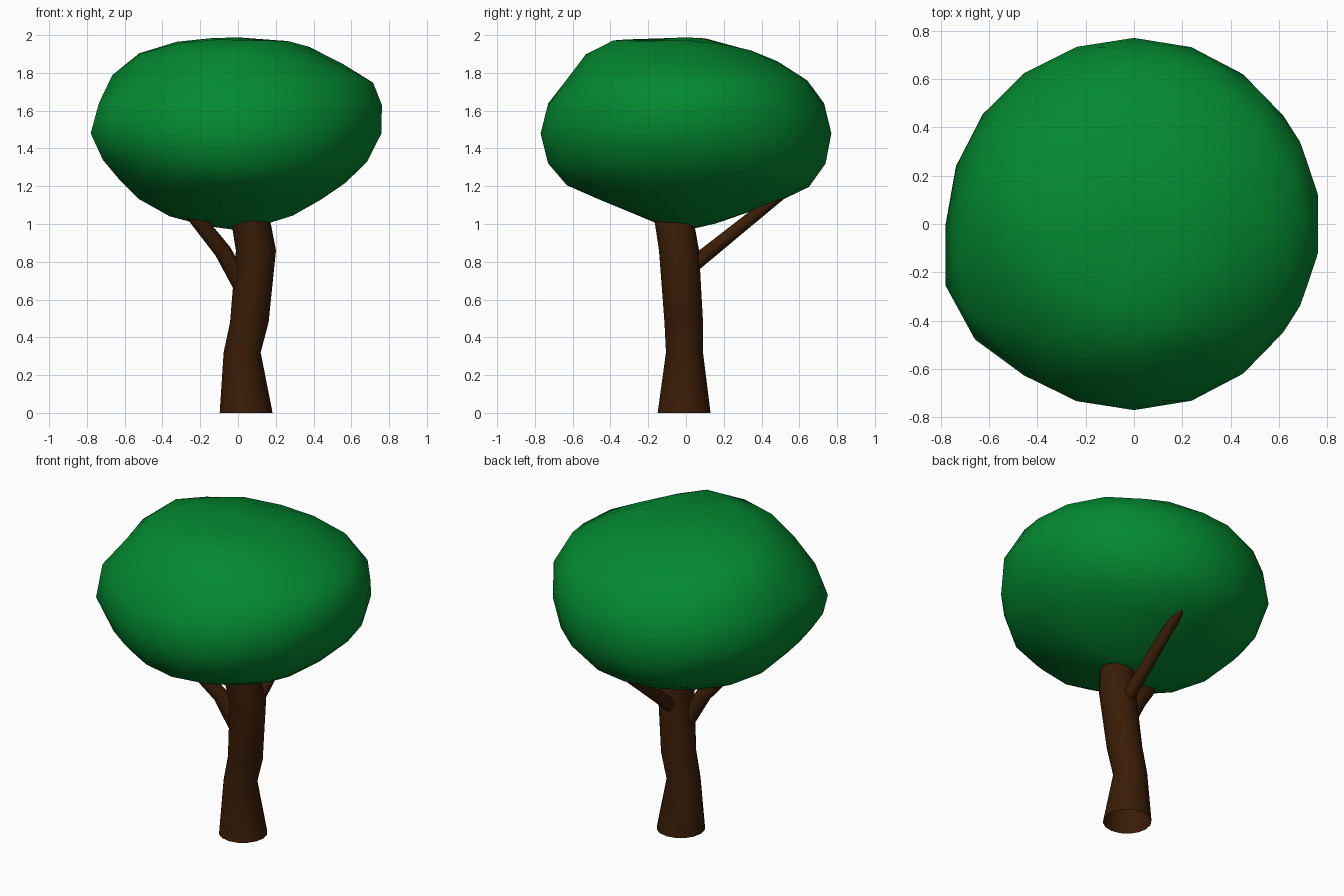
import bpy, bmesh, math
from mathutils import Vector

if "Cube" in bpy.data.objects:
    bpy.data.objects.remove(bpy.data.objects["Cube"])


def material(name, rgb):
    m = bpy.data.materials.new(name)
    m.diffuse_color = (*rgb, 1)
    m.use_nodes = True
    m.node_tree.nodes["Principled BSDF"].inputs["Base Color"].default_value = m.diffuse_color
    return m


bark = material("bark", (0.042, 0.012, 0.002))
leaf = material("leaf", (0.001, 0.25, 0.03))


def finish(name, bm, mat, angle):
    bmesh.ops.recalc_face_normals(bm, faces=bm.faces)
    me = bpy.data.meshes.new(name)
    bm.to_mesh(me)
    bm.free()
    ob = bpy.data.objects.new(name, me)
    bpy.context.collection.objects.link(ob)
    me.materials.append(mat)
    bpy.ops.object.select_all(action='DESELECT')
    ob.select_set(True)
    bpy.context.view_layer.objects.active = ob
    bpy.ops.object.shade_smooth_by_angle(angle=math.radians(angle))


def tube(name, path, sides, flat=False):
    """Open tapered tube through (x, y, z, radius) points; flat keeps rings level."""
    bm = bmesh.new()
    pts = [Vector(p[:3]) for p in path]
    rings = []
    for i, p in enumerate(pts):
        t = (pts[min(i + 1, len(pts) - 1)] - pts[max(i - 1, 0)]).normalized()
        if flat:
            t = Vector((0, 0, 1))
        v = t.cross(Vector((1, 0, 0))).normalized()
        u = v.cross(t)
        rings.append([bm.verts.new(p + path[i][3] * (u * math.cos(a) + v * math.sin(a)))
                      for a in (2 * math.pi * k / sides for k in range(sides))])
    for a, b in zip(rings, rings[1:]):
        for k in range(sides):
            n = (k + 1) % sides
            bm.faces.new((a[k], a[n], b[n], b[k]))
    finish(name, bm, bark, 40)


# Trunk and branches
tube("trunk", [(.043, -.01, 0, .14), (.022, -.008, .32, .098), (.06, -.012, .48, .102),
               (.095, -.037, .86, .106), (.07, -.06, 1.0, .104), (.05, -.08, 1.12, .1)], 16, True)
tube("left_branch", [(.06, -.03, .6, .047), (-.08, -.06, .855, .045),
                     (-.2, -.12, 1.005, .042), (-.28, -.16, 1.1, .035)], 12)
tube("back_branch", [(.08, -.03, .73, .042), (.08, .3, .995, .034), (.08, .55, 1.195, .028)], 12)

# Canopy: (distance, height) outlines on the right, back, left and front sides
CZ = 1.48
RIGHT = [(0, .97), (.2, 1.0), (.5, 1.16), (.72, 1.36), (.755, 1.48), (.77, 1.67),
         (.67, 1.8), (.51, 1.86), (.33, 1.96), (0, 1.985)]
BACK = [(0, .97), (.18, 1.01), (.58, 1.15), (.735, 1.26), (.765, 1.48), (.73, 1.66),
        (.6, 1.8), (.38, 1.91), (0, 1.985)]
LEFT = [(0, .97), (.3, 1.01), (.55, 1.15), (.73, 1.36), (.77, 1.48), (.76, 1.56),
        (.67, 1.78), (.55, 1.9), (.33, 1.96), (.15, 2.0), (0, 1.985)]
FRONT = [(0, .97), (.17, 1.01), (.62, 1.2), (.73, 1.3), (.765, 1.48), (.73, 1.65),
         (.63, 1.76), (.51, 1.92), (.38, 1.985), (.2, 1.95), (0, 1.985)]


def reach(outline, e):
    """Distance from the canopy centre to the outline at elevation e."""
    c, s = math.cos(e), math.sin(e)
    for (d0, z0), (d1, z1) in zip(outline, outline[1:]):
        if e <= math.atan2(z1 - CZ, d1) + 1e-5:
            a = d0 * s - (z0 - CZ) * c
            b = d1 * s - (z1 - CZ) * c
            f = a / (a - b)
            return math.hypot(d0 + (d1 - d0) * f, z0 - CZ + (z1 - z0) * f)
    return outline[-1][1] - CZ


bm = bmesh.new()
bmesh.ops.create_icosphere(bm, subdivisions=3, radius=1)
for v in bm.verts:
    d = v.co.normalized()
    d = Vector((d.x, d.y, d.z * .75)).normalized()
    e = math.atan2(d.z, math.hypot(d.x, d.y))
    az = math.atan2(d.y, d.x)
    w = math.cos(az) ** 2
    r = (w * reach(RIGHT if d.x > 0 else LEFT, e)
         + (1 - w) * reach(BACK if d.y > 0 else FRONT, e))
    # pointed bulge at front left, with a hollow above it
    off = (math.degrees(az) % 360 - 206) / 16
    r += .065 * math.exp(-off * off - ((e - .07) / .22) ** 2)
    r -= .03 * math.exp(-off * off - ((e - .5) / .2) ** 2)
    v.co = d * r * 1.006 + Vector((0, 0, CZ))
    v.co.z = min(v.co.z, 2)
finish("canopy", bm, leaf, 60)
